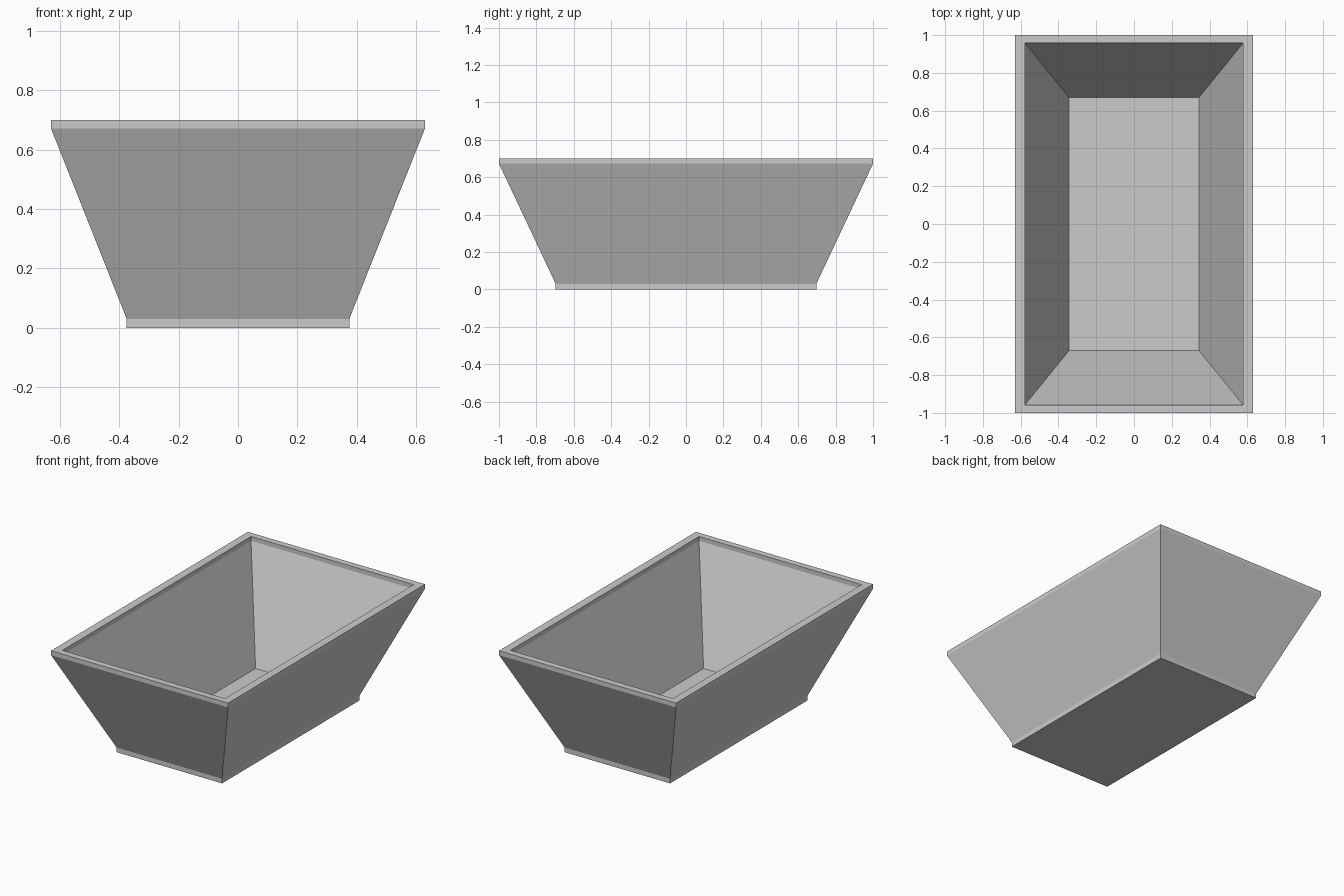
import bpy
import bmesh

if "Cube" in bpy.data.objects:
    bpy.data.objects.remove(bpy.data.objects["Cube"])

# Rectangular rings (half width, half depth, height): up the outside, over the rim, down the inside
PROFILE = [
    (0.375, 0.697, 0.0),
    (0.375, 0.697, 0.03),
    (0.63, 1.0, 0.672),
    (0.63, 1.0, 0.70),
    (0.578, 0.958, 0.70),
    (0.578, 0.958, 0.672),
    (0.344, 0.67, 0.024),
]


def loft_rectangles(name, profile):
    bm = bmesh.new()
    rings = [[bm.verts.new((sx * w, sy * d, z))
              for sx, sy in ((-1, -1), (1, -1), (1, 1), (-1, 1))]
             for w, d, z in profile]
    for low, high in zip(rings, rings[1:]):
        for i in range(4):
            j = (i + 1) % 4
            bm.faces.new((low[i], low[j], high[j], high[i]))
    bm.faces.new(rings[0][::-1])
    bm.faces.new(rings[-1])
    bmesh.ops.recalc_face_normals(bm, faces=bm.faces)
    mesh = bpy.data.meshes.new(name)
    bm.to_mesh(mesh)
    bm.free()
    obj = bpy.data.objects.new(name, mesh)
    bpy.context.collection.objects.link(obj)
    return obj


# Open tapered bin with rim and foot band
loft_rectangles("tapered_bin", PROFILE)
